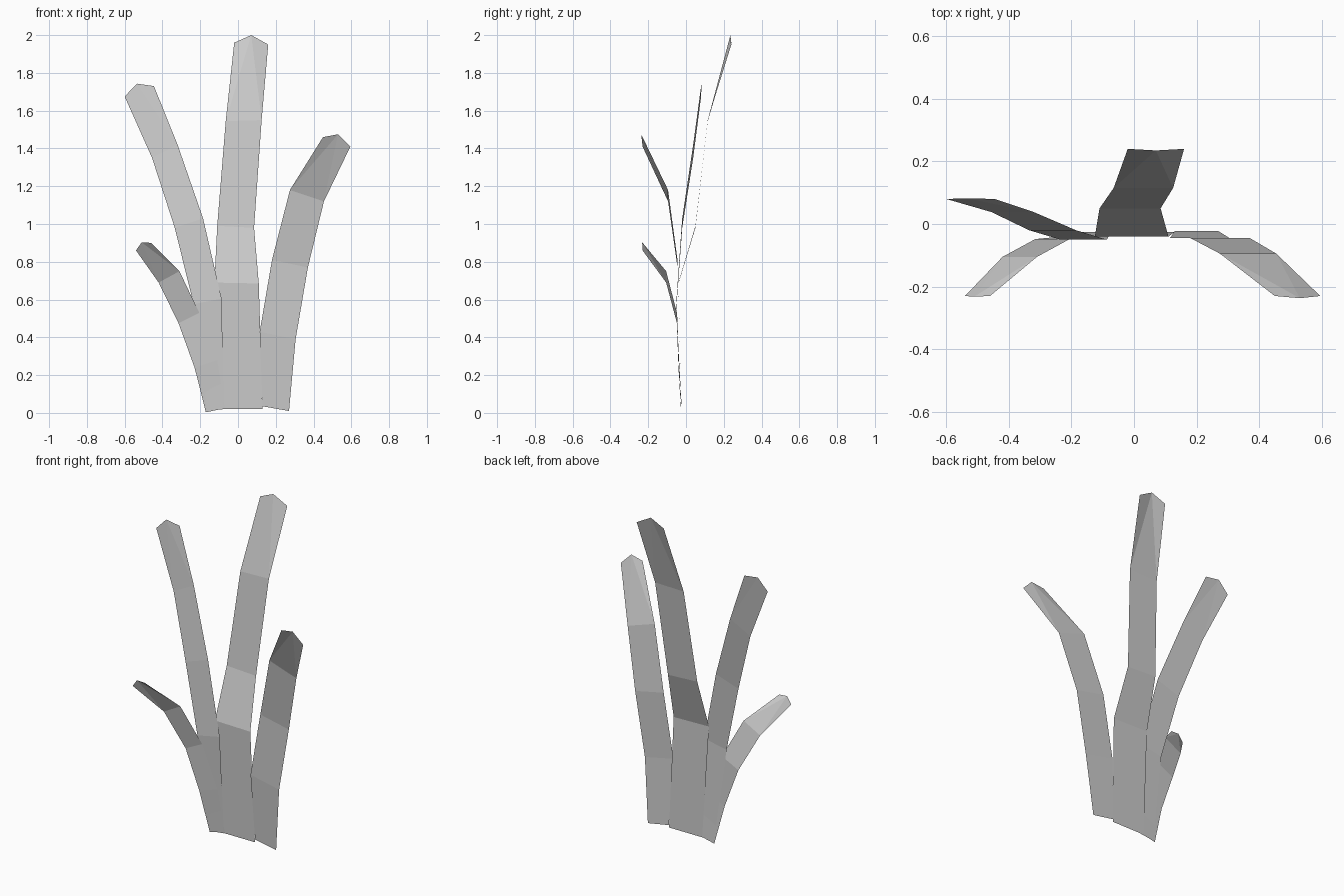
import bpy

def blade(name, rungs, tip):
    """Flat folded leaf: rungs are (left x, left z, right x, right z, y), tip is (x, y, z)."""
    verts = []
    for lx, lz, rx, rz, y in rungs:
        verts += [(lx, y, lz), (rx, y, rz)]
    faces = [(i, i + 1, i + 3, i + 2) for i in range(0, len(verts) - 2, 2)]
    # pointed end folded into a fan around the foot of the last segment
    n = len(verts)
    last = faces.pop()
    verts.append(tip)
    faces += [(last[0], n, n - 2), (last[0], last[1], n), (last[1], n - 1, n)]
    mesh = bpy.data.meshes.new(name)
    mesh.from_pydata(verts, [], faces)
    mesh.update()
    obj = bpy.data.objects.new(name, mesh)
    bpy.context.collection.objects.link(obj)
    return obj

# Tall central leaf, bending backwards
blade("centre_leaf", [
    (-0.09, 0.02, 0.13, 0.02, -0.025),
    (-0.125, 0.69, 0.11, 0.685, -0.04),
    (-0.11, 0.99, 0.085, 0.98, 0.05),
    (-0.065, 1.545, 0.125, 1.55, 0.115),
    (-0.02, 1.96, 0.16, 1.95, 0.24)], (0.07, 0.235, 2.0))

# Long left leaf
blade("left_long_leaf", [
    (-0.165, 0.01, -0.075, 0.02, -0.028),
    (-0.235, 0.575, -0.087, 0.605, -0.05),
    (-0.335, 0.98, -0.185, 1.03, -0.02),
    (-0.455, 1.35, -0.32, 1.42, 0.038),
    (-0.60, 1.675, -0.445, 1.73, 0.08)], (-0.535, 0.082, 1.743))

# Short left leaf, drooping forwards
blade("left_short_leaf", [
    (-0.17, 0.003, -0.07, 0.025, -0.026),
    (-0.23, 0.24, -0.11, 0.28, -0.04),
    (-0.315, 0.475, -0.205, 0.53, -0.048),
    (-0.42, 0.69, -0.31, 0.75, -0.105),
    (-0.54, 0.86, -0.46, 0.90, -0.23)], (-0.51, -0.232, 0.903))

# Right leaf, drooping forwards
blade("right_leaf", [
    (0.13, 0.035, 0.27, 0.01, -0.023),
    (0.115, 0.43, 0.305, 0.39, -0.045),
    (0.18, 0.81, 0.37, 0.77, -0.045),
    (0.275, 1.18, 0.455, 1.12, -0.095),
    (0.45, 1.46, 0.595, 1.41, -0.23)], (0.53, -0.237, 1.475))
